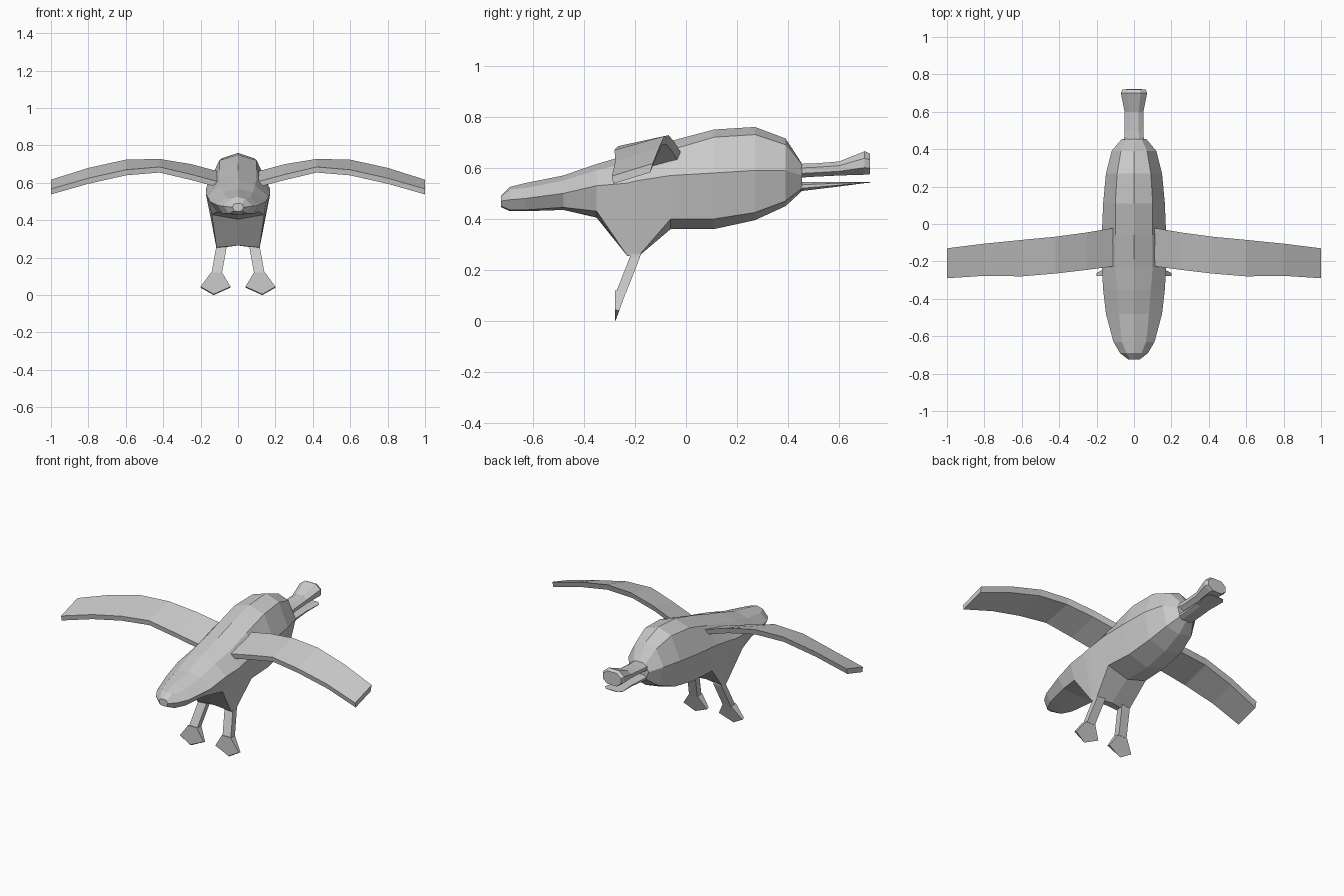
import bpy, bmesh


def loft(name, rings):
    """Skin a closed surface through rings of equal point count."""
    bm = bmesh.new()
    loops = [[bm.verts.new(p) for p in r] for r in rings]
    n = len(loops[0])
    for a, b in zip(loops, loops[1:]):
        for i in range(n):
            j = (i + 1) % n
            bm.faces.new((a[i], a[j], b[j], b[i]))
    bm.faces.new(loops[0][::-1])
    bm.faces.new(loops[-1])
    bmesh.ops.recalc_face_normals(bm, faces=bm.faces[:])
    me = bpy.data.meshes.new(name)
    bm.to_mesh(me)
    bm.free()
    ob = bpy.data.objects.new(name, me)
    bpy.context.collection.objects.link(ob)
    return ob


def body_ring(y, top, sx, sz, wx, wz, lx, lz, bot):
    half = [(sx, sz), (wx, wz), (lx, lz)]
    pts = [(0, top)] + half + [(0, bot)] + [(-x, z) for x, z in half[::-1]]
    return [(x, y, z) for x, z in pts]


def box_ring(y, w, lo, hi):
    c = (hi - lo) * 0.3
    return [(w, y, lo + c), (w, y, hi - c), (w * 0.5, y, hi), (-w * 0.5, y, hi),
            (-w, y, hi - c), (-w, y, lo + c), (-w * 0.5, y, lo), (w * 0.5, y, lo)]


# Body: y, top, shoulder x/z, widest x/z, lower edge x/z, bottom
body = [
    (-.725, .49, .02, .488, .03, .47, .02, .45, .447),
    (-.69, .525, .04, .515, .075, .475, .05, .435, .43),
    (-.63, .54, .065, .52, .11, .48, .08, .435, .43),
    (-.48, .57, .08, .55, .15, .50, .11, .445, .435),
    (-.35, .615, .09, .59, .165, .53, .14, .43, .405),
    (-.23, .65, .10, .62, .172, .54, .115, .255, .265),
    (-.19, .665, .10, .63, .172, .55, .115, .25, .265),
    (-.06, .705, .10, .67, .172, .57, .135, .40, .36),
    (.11, .75, .10, .72, .165, .58, .125, .40, .36),
    (.27, .76, .09, .73, .15, .59, .115, .425, .395),
    (.39, .715, .07, .69, .12, .59, .09, .47, .45),
    (.455, .615, .04, .61, .065, .57, .045, .52, .51),
]
loft("body", [body_ring(*r) for r in body])

# Bill: flared upper part and thin lower part
loft("upper_bill", [box_ring(.42, .055, .56, .615), box_ring(.50, .05, .565, .617),
                    box_ring(.60, .05, .57, .625), box_ring(.70, .07, .573, .665),
                    box_ring(.72, .062, .575, .655)])
loft("lower_bill", [box_ring(.42, .05, .505, .545), box_ring(.60, .048, .527, .545),
                    box_ring(.70, .06, .54, .545), box_ring(.723, .04, .542, .545)])

# Wing stations: x, leading y/z, trailing y/z
wing = [(.10, -.02, .66, -.225, .605), (.25, -.045, .70, -.245, .645),
        (.42, -.068, .728, -.265, .685), (.60, -.085, .724, -.28, .67),
        (.80, -.105, .68, -.277, .625), (1.0, -.13, .617, -.29, .568)]

for s, side in ((1, "right"), (-1, "left")):
    loft(side + "_wing", [[(s * x, ly, lz), (s * x, ty, tz), (s * x, ty + .005, tz - .03),
                           (s * x, ly - .01, lz - .035)] for x, ly, lz, ty, tz in wing])

    # Leg: square section, leaning back toward the foot
    loft(side + "_leg", [[(s * (x + a * .028), y + b * .02, z)
                          for a, b in ((-1, -1), (1, -1), (1, 1), (-1, 1))]
                         for x, y, z in ((.088, -.19, .30), (.09, -.2, .25), (.115, -.255, .11))])

    # Webbed foot: wedge thinning toward the toes
    outline = [(.085, .12), (.145, .12), (.2, .045), (.13, .005), (.04, .045)]
    loft(side + "_foot", [[(s * x, -.278, z) for x, z in outline],
                          [(s * x, -.276 + .36 * (z - .005), max(z - .005, 0)) for x, z in outline]])
